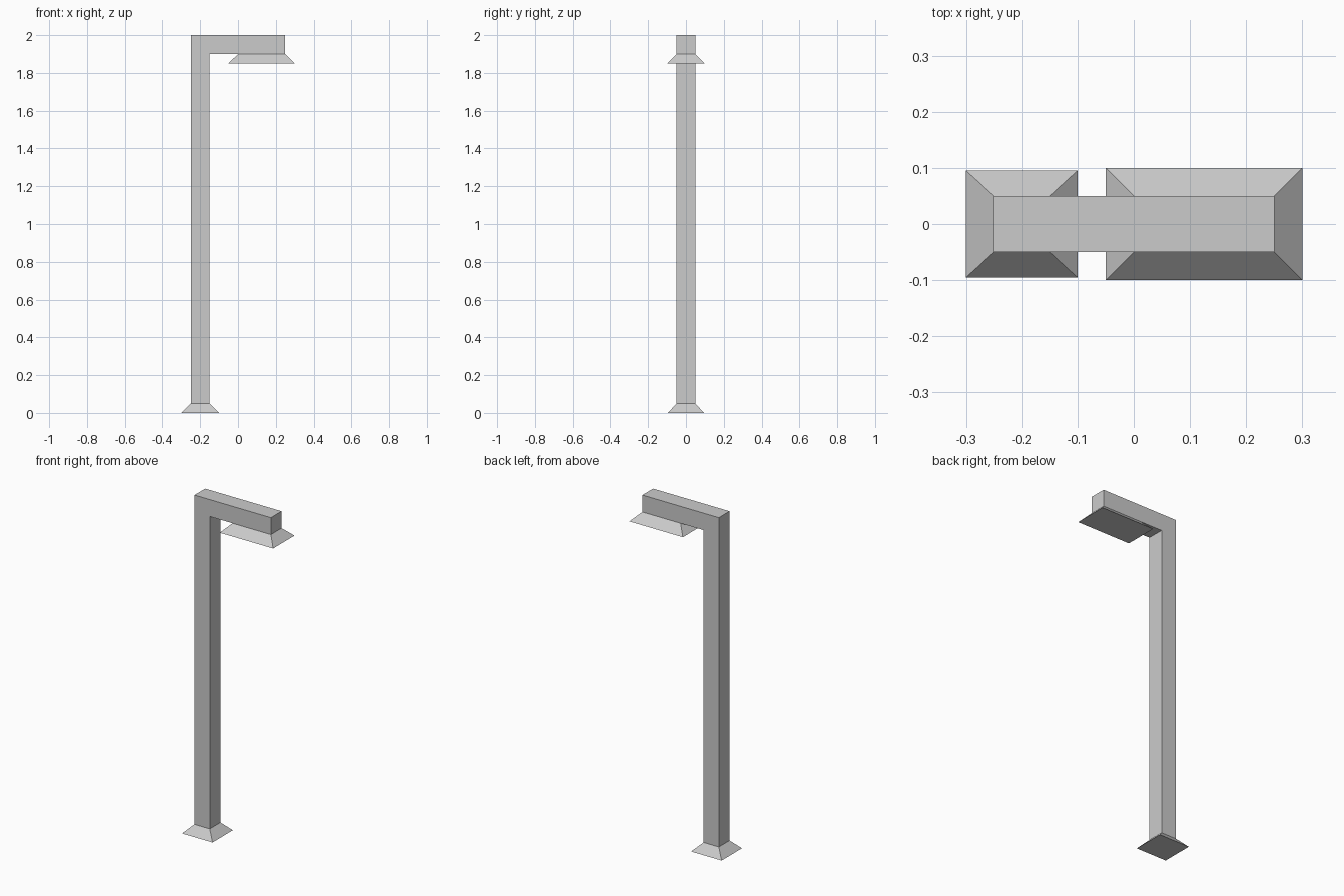
import bpy
import bmesh

if "Cube" in bpy.data.objects:
    bpy.data.objects.remove(bpy.data.objects["Cube"])


def make_object(name, verts, faces):
    mesh = bpy.data.meshes.new(name)
    mesh.from_pydata(verts, [], faces)
    bm = bmesh.new()
    bm.from_mesh(mesh)
    bmesh.ops.recalc_face_normals(bm, faces=bm.faces)
    bm.to_mesh(mesh)
    bm.free()
    obj = bpy.data.objects.new(name, mesh)
    bpy.context.collection.objects.link(obj)
    return obj


def loft(name, lower, upper):
    """Join two matching closed loops with side faces and end caps."""
    n = len(lower)
    sides = [(i, (i + 1) % n, n + (i + 1) % n, n + i) for i in range(n)]
    caps = [tuple(range(n)), tuple(range(n, 2 * n))]
    return make_object(name, lower + upper, sides + caps)


def rect(x0, x1, half_y, z):
    return [(x0, -half_y, z), (x1, -half_y, z), (x1, half_y, z), (x0, half_y, z)]


# Post and arm: one L-shaped profile extruded across y
profile = [(-0.25, 0.05), (-0.15, 0.05), (-0.15, 1.9),
           (0.25, 1.9), (0.25, 2.0), (-0.25, 2.0)]
loft("post_and_arm",
     [(x, -0.05, z) for x, z in profile],
     [(x, 0.05, z) for x, z in profile])

# Flared foot
loft("base", rect(-0.30, -0.10, 0.095, 0.0), rect(-0.25, -0.15, 0.05, 0.05))

# Flared lamp shade under the arm
loft("lamp_shade", rect(-0.05, 0.30, 0.10, 1.85), rect(0.0, 0.25, 0.05, 1.9))
